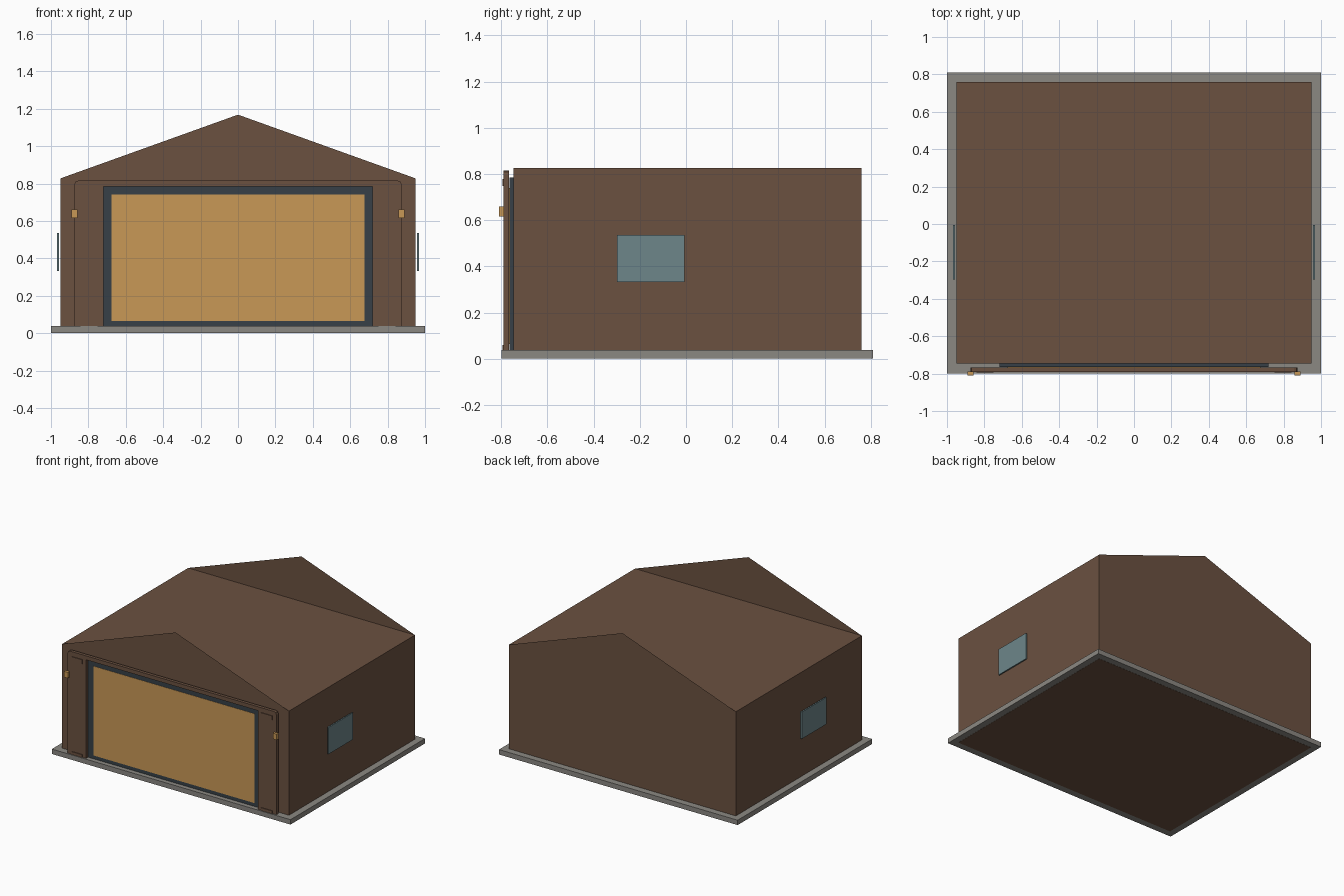
import bpy, bmesh

cube = bpy.data.objects.get("Cube")
if cube:
    bpy.data.objects.remove(cube, do_unlink=True)


def srgb(hexcode):
    out = []
    for i in (0, 2, 4):
        c = int(hexcode[i:i + 2], 16) / 255
        out.append(c / 12.92 if c <= 0.04045 else ((c + 0.055) / 1.055) ** 2.4)
    return (*out, 1.0)


def material(name, hexcode):
    m = bpy.data.materials.new(name)
    m.use_nodes = True
    m.diffuse_color = srgb(hexcode)
    m.node_tree.nodes["Principled BSDF"].inputs["Base Color"].default_value = srgb(hexcode)
    return m


brown = material("brown wall", "6b5140")
grey = material("concrete grey", "8b8882")
dark = material("dark slate", "374047")
amber = material("amber", "c99856")
glass = material("blue grey glass", "6d868a")


def finish(name, bm, mat):
    me = bpy.data.meshes.new(name)
    bm.to_mesh(me)
    bm.free()
    me.materials.append(mat)
    ob = bpy.data.objects.new(name, me)
    bpy.context.collection.objects.link(ob)
    return ob


def prism(name, profile, y0, y1, mat):
    """Extrude an x-z outline along y."""
    bm = bmesh.new()
    face = bm.faces.new([bm.verts.new((x, y0, z)) for x, z in profile])
    ext = bmesh.ops.extrude_face_region(bm, geom=[face])
    for v in ext["geom"]:
        if isinstance(v, bmesh.types.BMVert):
            v.co.y = y1
    bmesh.ops.recalc_face_normals(bm, faces=bm.faces)
    return finish(name, bm, mat)


def box(name, x0, x1, y0, y1, z0, z1, mat):
    return prism(name, [(x0, z0), (x1, z0), (x1, z1), (x0, z1)], y0, y1, mat)


def mirrored(right_half):
    return right_half + [(-x, z) for x, z in reversed(right_half)]


FRONT, BACK, HALF, EAVE, RIDGE = -0.747, 0.76, 0.95, 0.827, 1.168
SLAB = 0.038

# Base slab and flat-topped body
box("base_slab", -1, 1, -0.8, 0.81, 0.001, SLAB, grey)
box("building_body", -HALF, HALF, FRONT, BACK, 0, EAVE, brown)

# Thin upright gables at front and back
for name, y in (("front_gable", FRONT), ("back_gable", BACK)):
    bm = bmesh.new()
    pts = [(-HALF, EAVE), (HALF, EAVE), (0, RIDGE)]
    if y > 0:
        pts.reverse()
    bm.faces.new([bm.verts.new((x, y, z)) for x, z in pts])
    finish(name, bm, brown)

# Garage door with its dark surround
box("door_frame", -0.72, 0.72, -0.765, FRONT, SLAB, 0.785, dark)
box("door_panel", -0.675, 0.675, -0.767, -0.76, 0.064, 0.74, amber)

# Outer portal trim with softened top corners
portal = mirrored([(0.72, 0.785), (0.72, SLAB), (0.875, SLAB),
                   (0.875, 0.795), (0.869, 0.809), (0.855, 0.815)])
prism("portal_trim", portal, -0.79, -0.766, brown)

for side, s in (("left", 1), ("right", -1)):
    # Small plates at the top and foot of each pillar
    for part, z0, z1 in (("upper", 0.748, 0.779), ("lower", SLAB, 0.06)):
        box(f"{side}_{part}_pillar_plate", s * 0.75, s * 0.843, -0.795, -0.789, z0, z1, brown)
    # Wall lamp and side window
    box(f"{side}_lamp", s * 0.859, s * 0.891, -0.81, -0.788, 0.616, 0.66, amber)
    box(f"{side}_window", s * 0.957, s * 0.967, -0.298, -0.006, 0.333, 0.536, glass)
